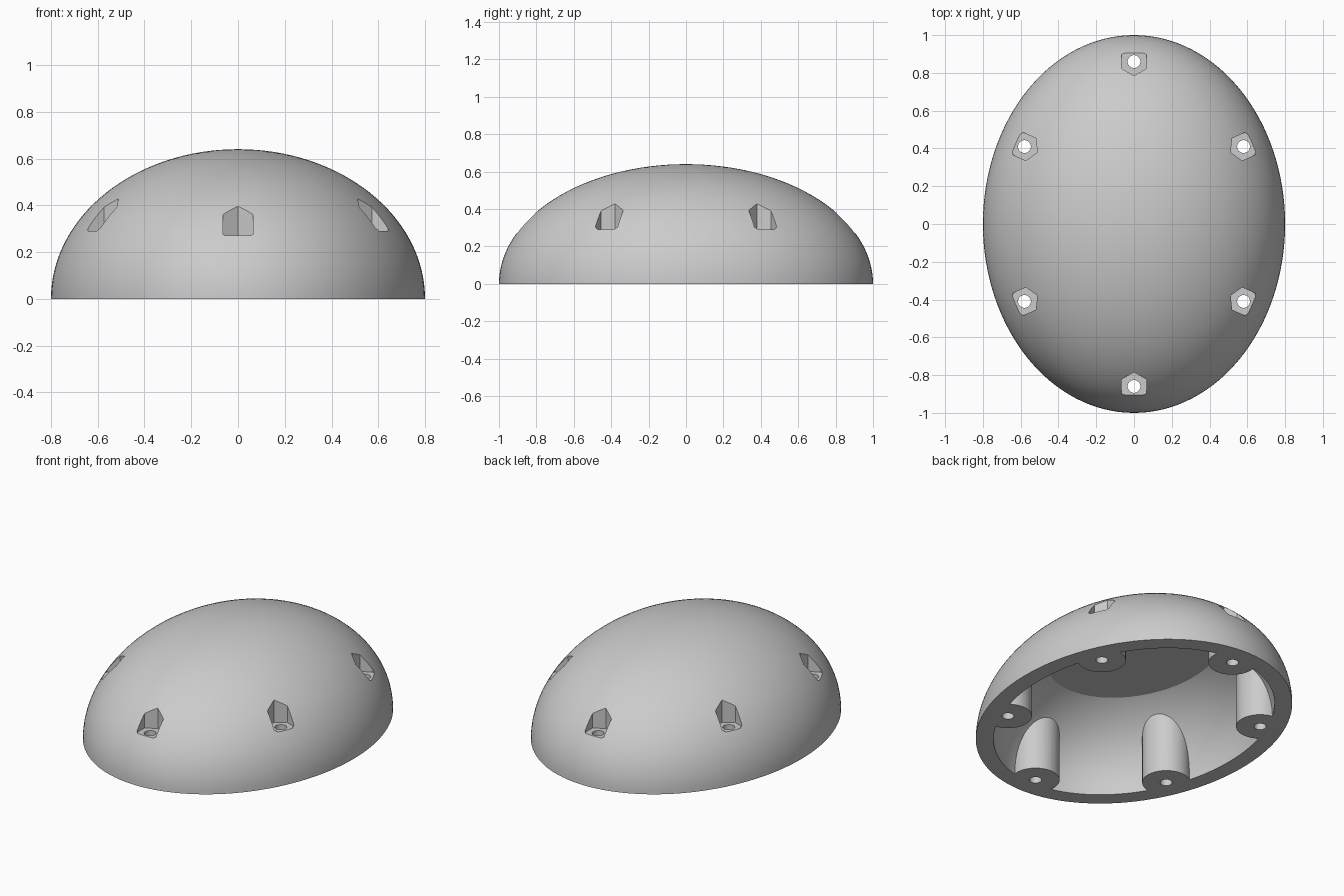
import bpy, bmesh, math
from mathutils import Matrix

if "Cube" in bpy.data.objects:
    bpy.data.objects.remove(bpy.data.objects["Cube"], do_unlink=True)

grey = bpy.data.materials.new("plain_grey")
grey.use_nodes = True
grey.diffuse_color = (0.6, 0.6, 0.6, 1)
grey.node_tree.nodes["Principled BSDF"].inputs["Base Color"].default_value = (0.6, 0.6, 0.6, 1)


def finish(name, bm):
    bmesh.ops.recalc_face_normals(bm, faces=bm.faces)
    mesh = bpy.data.meshes.new(name)
    bm.to_mesh(mesh)
    bm.free()
    mesh.materials.append(grey)
    obj = bpy.data.objects.new(name, mesh)
    bpy.context.collection.objects.link(obj)
    return obj


def cut_ellipsoid(name, radii, height, normal):
    """Ellipsoid cut flat at a height, keeping the side opposite or along the normal."""
    bm = bmesh.new()
    bmesh.ops.create_uvsphere(bm, u_segments=128, v_segments=64, radius=1)
    bmesh.ops.scale(bm, vec=radii, verts=bm.verts)
    bmesh.ops.bisect_plane(bm, geom=bm.verts[:] + bm.edges[:] + bm.faces[:], dist=1e-5,
                           plane_co=(0, 0, height), plane_no=(0, 0, normal), clear_inner=True)
    bmesh.ops.holes_fill(bm, edges=[e for e in bm.edges if e.is_boundary], sides=0)
    return finish(name, bm)


def prisms(name, places, radius, sides, top):
    """One upright prism per place; each place is x, y, turn, bottom."""
    bm = bmesh.new()
    for x, y, turn, bottom in places:
        matrix = Matrix.Translation((x, y, (bottom + top) / 2)) @ Matrix.Rotation(turn, 4, 'Z')
        bmesh.ops.create_cone(bm, cap_ends=True, segments=sides, radius1=radius,
                              radius2=radius, depth=top - bottom, matrix=matrix)
    return finish(name, bm)


def subtract(target, *cutters):
    for cutter in cutters:
        mod = target.modifiers.new("cut", 'BOOLEAN')
        mod.operation = 'DIFFERENCE'
        mod.solver = 'EXACT'
        mod.object = cutter
    bpy.context.view_layer.update()
    graph = bpy.context.evaluated_depsgraph_get()
    mesh = bpy.data.meshes.new_from_object(target.evaluated_get(graph))
    target.modifiers.clear()
    target.data = mesh
    for cutter in cutters:
        bpy.data.objects.remove(cutter, do_unlink=True)


# Screw places: both ends and four round the sides, each turned to face outwards
places = []
for sy in (-1, 1):
    places.append((0, 0.86 * sy, math.pi / 2, 0.27))
    for sx in (-1, 1):
        facing = math.atan2(0.41 * sy, 0.58 * sx / 0.64)
        places.append((0.58 * sx, 0.41 * sy, facing, 0.29))
through = [(x, y, turn, -0.5) for x, y, turn, _ in places]

# Hollow with a flat ceiling, leaving the round bosses standing
hollow = cut_ellipsoid("hollow", (0.7, 0.9, 0.576), 0.45, -1)
subtract(hollow, prisms("bosses", through, 0.135, 48, 1))

# Dome shell with hexagonal nut pockets and screw holes
dome = cut_ellipsoid("dome_shell", (0.8, 1, 0.64), 0, 1)
hex_places = [(x, y, turn + math.pi / 6, bottom) for x, y, turn, bottom in places]
# Prism corners sit on the turn axis, so this keeps a flat side facing outwards
subtract(dome, hollow)
subtract(dome, prisms("nut_pockets", hex_places, 0.075, 6, 1))
subtract(dome, prisms("screw_holes", through, 0.034, 32, 0.8))

# Smooth dome with crisp cut edges
bpy.ops.object.select_all(action='DESELECT')
dome.select_set(True)
bpy.context.view_layer.objects.active = dome
bpy.ops.object.shade_smooth_by_angle(angle=math.radians(20))
